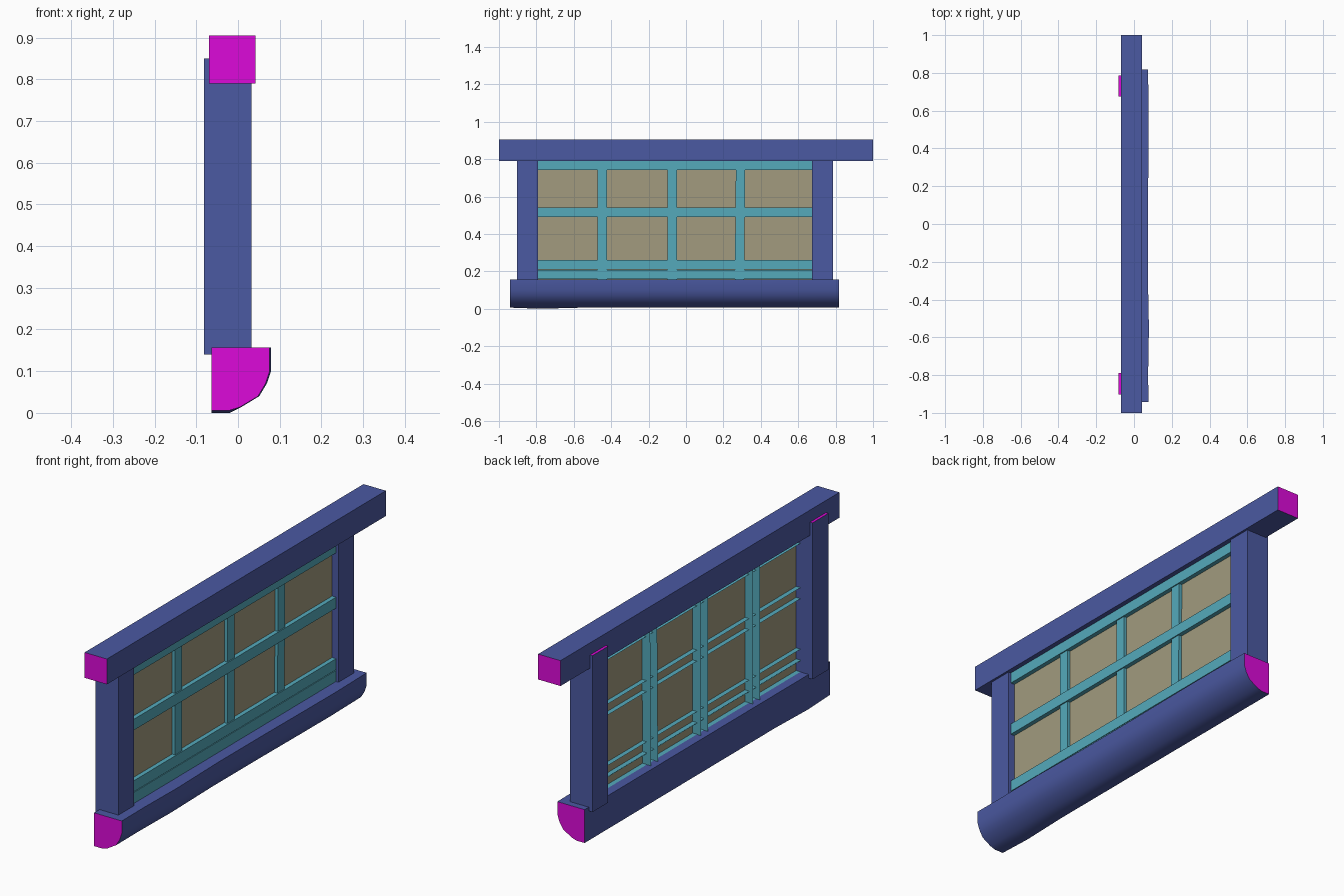
import bpy, math
from mathutils import Vector

if "Cube" in bpy.data.objects:
    bpy.data.objects.remove(bpy.data.objects["Cube"])


def material(name, rgb):
    m = bpy.data.materials.new(name)
    m.diffuse_color = (*rgb, 1)
    m.use_nodes = True
    m.node_tree.nodes["Principled BSDF"].inputs["Base Color"].default_value = m.diffuse_color
    return m


WOOD = material("painted_wood", (0.07, 0.10, 0.36))
END = material("cut_end", (0.72, 0.003, 0.70))
BAR = material("lattice_bar", (0.09, 0.40, 0.50))
PAPER = material("panel", (0.36, 0.33, 0.21))


def make(name, verts, faces, mats, ids=None):
    me = bpy.data.meshes.new(name)
    me.from_pydata(verts, [], faces)
    for m in mats:
        me.materials.append(m)
    for i, p in enumerate(me.polygons):
        p.material_index = ids[i] if ids else 0
    ob = bpy.data.objects.new(name, me)
    bpy.context.collection.objects.link(ob)
    return ob


def loft(name, rings, mats):
    """Join equal rings of points; both ends are capped with the last material."""
    n = len(rings[0])
    verts = [p for r in rings for p in r]
    faces = [(k * n + i, k * n + (i + 1) % n, (k + 1) * n + (i + 1) % n, (k + 1) * n + i)
             for k in range(len(rings) - 1) for i in range(n)]
    ids = [0] * len(faces) + [len(mats) - 1] * 2
    faces += [tuple(reversed(range(n))), tuple(range(len(verts) - n, len(verts)))]
    ob = make(name, verts, faces, mats, ids)
    # outward normals
    import bmesh
    bm = bmesh.new()
    bm.from_mesh(ob.data)
    bmesh.ops.recalc_face_normals(bm, faces=bm.faces)
    bm.to_mesh(ob.data)
    bm.free()
    return ob


def channel(name, a, b, across, half, front, back):
    """Open-backed bar running from a to b: a front strip with two side fins."""
    w = Vector(across) * half
    verts = []
    for p in (Vector(a), Vector(b)):
        for s, x in ((-1, back), (-1, front), (1, front), (1, back)):
            verts.append(p + w * s + Vector((x, 0, 0)))
    faces = [(i, i + 1, i + 5, i + 4) for i in range(3)]
    if across[2]:
        faces = [f[::-1] for f in faces]
    return make(name, verts, faces, [BAR])


# Top beam
rect = [(-0.07, 0.79), (0.042, 0.79), (0.042, 0.905), (-0.07, 0.905)]
loft("top_beam", [[(x, y, z) for x, z in rect] for y in (-1, 1)], [WOOD, END])

# Side posts
for name, y0, y1 in (("post_front", -0.903, -0.79), ("post_back", 0.675, 0.787)):
    sq = [(-0.082, y0), (0.032, y0), (0.032, y1), (-0.082, y1)]
    loft(name, [[(x, y, z) for x, y in sq] for z in (0.14, 0.85)], [WOOD, END])

# Rounded sill with a slightly uneven front
prof = [(-0.063, 0.006), (-0.02, 0.006), (0.005, 0.014), (0.048, 0.04), (0.066, 0.07),
        (0.076, 0.10), (0.076, 0.157), (-0.063, 0.157)]
stations = [(-0.942, 0), (-0.78, -0.001), (-0.55, 0.003), (-0.25, -0.003),
            (0.1, -0.002), (0.4, 0.001), (0.6, 0.002), (0.817, -0.002)]
rings = []
for y, d in stations:
    rings.append([(x + d if x > 0 else x, y, z - (0.006 if z < 0.01 and y == -0.78 else 0))
                  for x, z in prof])
sill = loft("sill", rings, [WOOD, END])
bpy.context.view_layer.objects.active = sill
sill.select_set(True)
bpy.ops.object.shade_smooth_by_angle(angle=math.radians(35))
sill.select_set(False)

# Thin panel between the posts
make("panel", [(0, -0.79, 0.15), (0, 0.675, 0.15), (0, 0.675, 0.8), (0, -0.79, 0.8)],
     [(0, 1, 2, 3)], [PAPER])

# Horizontal lattice bars
for i, z in enumerate((0.183, 0.236, 0.515, 0.766)):
    channel(f"rail_{i + 1}", (0, -0.79, z), (0, 0.675, z), (0, 0, 1), 0.025, 0.02, -0.022)

# Vertical lattice bars, the last leaning a little
for i, (lo, hi) in enumerate(((-0.447, -0.447), (-0.073, -0.073), (0.286, 0.292))):
    channel(f"mullion_{i + 1}", (0, lo, 0.157), (0, hi, 0.79), (0, 1, 0), 0.025, 0.015, -0.042)
